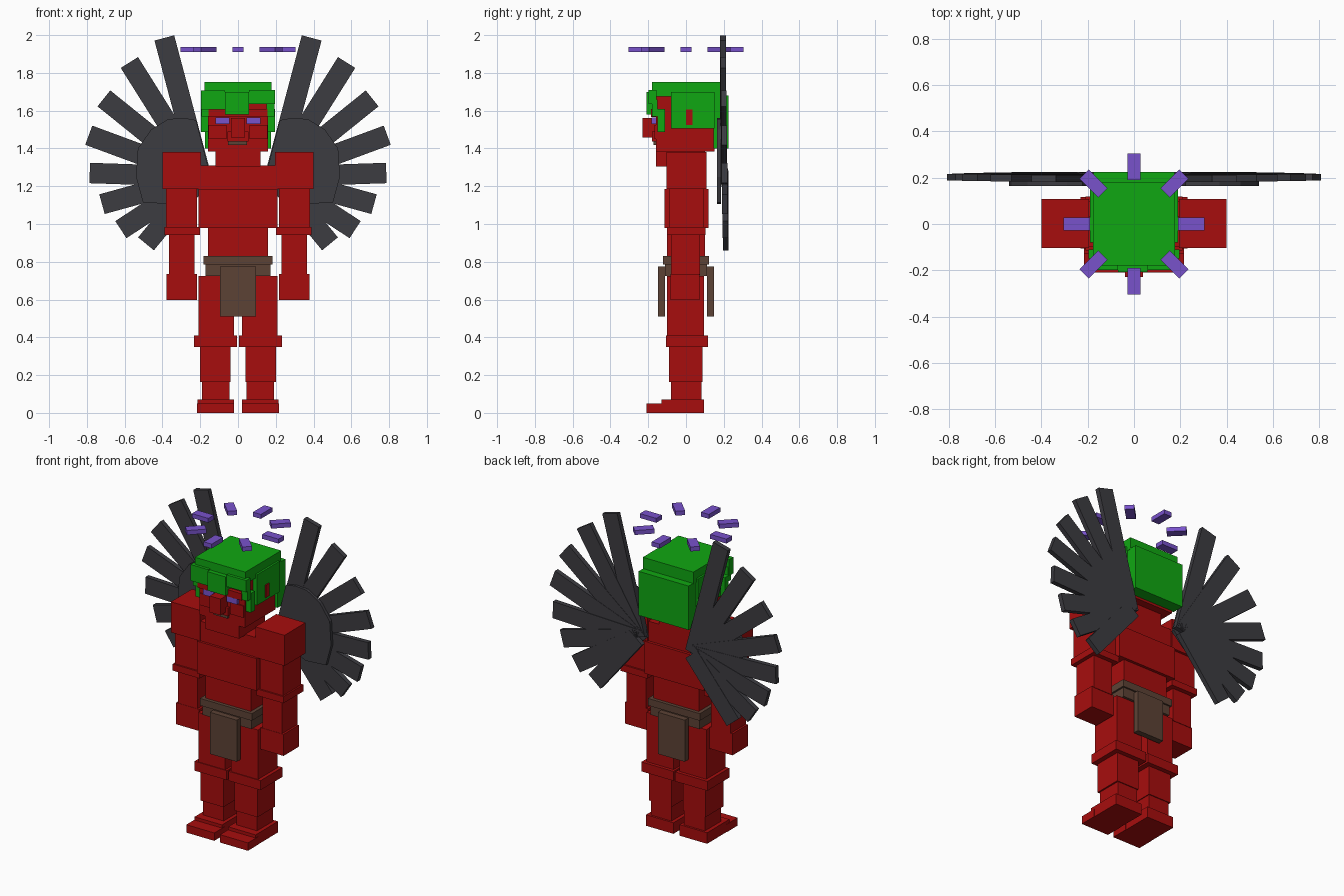
import bpy, bmesh, math
from mathutils import Matrix, Vector


def material(name, rgb):
    m = bpy.data.materials.new(name)
    m.diffuse_color = (*rgb, 1)
    return m


RED = material("red skin", (0.39, 0.004, 0.004))
GREEN = material("green hair", (0.005, 0.39, 0.006))
PURPLE = material("purple glow", (0.19, 0.085, 0.6))
GREY = material("dark feather", (0.046, 0.045, 0.053))
BROWN = material("brown cloth", (0.108, 0.055, 0.036))


def finish(name, bm, mat):
    bmesh.ops.recalc_face_normals(bm, faces=bm.faces)
    me = bpy.data.meshes.new(name)
    bm.to_mesh(me)
    bm.free()
    me.materials.append(mat)
    ob = bpy.data.objects.new(name, me)
    bpy.context.collection.objects.link(ob)
    return ob


def box(name, mat, x, y, z, turn=Matrix()):
    """Box from (min, max) ranges, optionally transformed."""
    bm = bmesh.new()
    size = Vector((x[1] - x[0], y[1] - y[0], z[1] - z[0]))
    mid = Vector((x[0] + x[1], y[0] + y[1], z[0] + z[1])) / 2
    bmesh.ops.create_cube(bm, size=1, matrix=turn @ Matrix.Translation(mid) @ Matrix.Diagonal((*size, 1)))
    return finish(name, bm, mat)


def pair(name, mat, x, y, z):
    """Mirrored left and right boxes."""
    box("right_" + name, mat, x, y, z)
    box("left_" + name, mat, (-x[1], -x[0]), y, z)


# Legs
pair("toes", RED, (0.02, 0.217), (-0.21, -0.1), (0, 0.05))
pair("heel", RED, (0.022, 0.215), (-0.13, 0.095), (0, 0.07))
pair("ankle", RED, (0.045, 0.19), (-0.08, 0.082), (0.07, 0.165))
pair("calf", RED, (0.04, 0.2), (-0.09, 0.088), (0.163, 0.36))
pair("knee", RED, (0.006, 0.232), (-0.105, 0.117), (0.35, 0.41))
pair("thigh", RED, (0.02, 0.21), (-0.1, 0.096), (0.41, 0.725))

# Torso
box("pelvis", RED, (-0.16, 0.16), (-0.095, 0.095), (0.71, 0.84))
box("abdomen", RED, (-0.16, 0.16), (-0.1, 0.1), (0.83, 0.985))
box("lower_chest", RED, (-0.21, 0.21), (-0.115, 0.118), (0.98, 1.185))
box("upper_chest", RED, (-0.205, 0.205), (-0.1, 0.1), (1.18, 1.31))

# Loincloth
box("belt", BROWN, (-0.183, 0.183), (-0.122, 0.122), (0.785, 0.83))
box("lower_belt", BROWN, (-0.172, 0.172), (-0.112, 0.112), (0.725, 0.787))
box("front_flap", BROWN, (-0.095, 0.095), (-0.148, -0.111), (0.51, 0.775))
box("back_flap", BROWN, (-0.095, 0.095), (0.111, 0.148), (0.51, 0.775))

# Arms
pair("shoulder", RED, (0.195, 0.4), (-0.104, 0.108), (1.185, 1.38))
pair("upper_arm", RED, (0.218, 0.38), (-0.09, 0.092), (0.98, 1.187))
pair("elbow", RED, (0.2, 0.39), (-0.1, 0.103), (0.943, 0.985))
pair("forearm", RED, (0.23, 0.365), (-0.08, 0.075), (0.73, 0.945))
pair("hand", RED, (0.216, 0.378), (-0.082, 0.072), (0.598, 0.735))

# Head and face
box("jaw", RED, (-0.12, 0.12), (-0.16, 0.1), (1.305, 1.39))
box("head", RED, (-0.16, 0.16), (-0.16, 0.15), (1.385, 1.7))
box("brow", RED, (-0.155, 0.155), (-0.185, -0.15), (1.567, 1.61))
pair("cheek", RED, (0.06, 0.155), (-0.168, -0.15), (1.45, 1.525))
pair("eye", PURPLE, (0.045, 0.12), (-0.182, -0.15), (1.53, 1.565))
box("nose", RED, (-0.038, 0.038), (-0.23, -0.15), (1.458, 1.562))
box("upper_lip", RED, (-0.055, 0.055), (-0.18, -0.15), (1.438, 1.49))
box("mouth", BROWN, (-0.053, 0.047), (-0.172, -0.15), (1.418, 1.438))
pair("ear", RED, (0.15, 0.197), (0, 0.035), (1.525, 1.605))

# Hair
box("hair_top", GREEN, (-0.178, 0.178), (-0.18, 0.18), (1.675, 1.752))
box("hair_back", GREEN, (-0.176, 0.176), (0.145, 0.225), (1.4, 1.68))
pair("hair_side", GREEN, (0.155, 0.19), (-0.08, 0.15), (1.505, 1.7))
pair("side_lock", GREEN, (0.16, 0.196), (-0.15, -0.11), (1.487, 1.61))
box("left_fringe", GREEN, (-0.195, -0.07), (-0.198, -0.155), (1.605, 1.708))
box("middle_fringe", GREEN, (-0.07, 0.058), (-0.208, -0.155), (1.58, 1.7))
box("right_fringe", GREEN, (0.058, 0.195), (-0.198, -0.155), (1.635, 1.71))
pair("temple_hair", GREEN, (0.15, 0.192), (-0.18, -0.15), (1.57, 1.66))

# Halo of eight floating blocks
for i in range(8):
    box("halo_block", PURPLE, (0.19, 0.305), (-0.028, 0.028), (1.91, 1.938),
        Matrix.Rotation(i * math.pi / 4, 4, 'Z'))

# Wings: feathers fanning out from a pivot, with a covert plate in front
pivot = Vector((0.195, 0, 1.25))
tips = [(0.39, 1.985), (0.575, 1.855), (0.71, 1.665), (0.79, 1.47),
        (0.785, 1.27), (0.72, 1.105), (0.62, 0.97), (0.487, 0.895)]
covert = [(0.145, 1.25), (0.222, 1.55), (0.29, 1.562), (0.37, 1.555), (0.46, 1.5), (0.53, 1.4),
          (0.54, 1.25), (0.503, 1.115), (0.36, 1.105), (0.23, 1.17)]
for side, label in ((1, "right"), (-1, "left")):
    flip = Matrix.Diagonal((side, 1, 1, 1))
    for i, (tx, tz) in enumerate(tips):
        dx, dz = tx - pivot.x, tz - pivot.z
        turn = flip @ Matrix.Translation(pivot) @ Matrix.Rotation(-math.atan2(dz, dx), 4, 'Y')
        y = 0.181 + 0.002 * i
        box(label + "_feather", GREY, (0, math.hypot(dx, dz)), (y, y + 0.03), (-0.054, 0.054), turn)
    bm = bmesh.new()
    face = bm.faces.new([bm.verts.new((side * x, 0.165, z)) for x, z in covert])
    ext = bmesh.ops.extrude_face_region(bm, geom=[face])
    bmesh.ops.translate(bm, vec=(0, 0.02, 0),
                        verts=[v for v in ext["geom"] if isinstance(v, bmesh.types.BMVert)])
    finish(label + "_covert_plate", bm, GREY)
